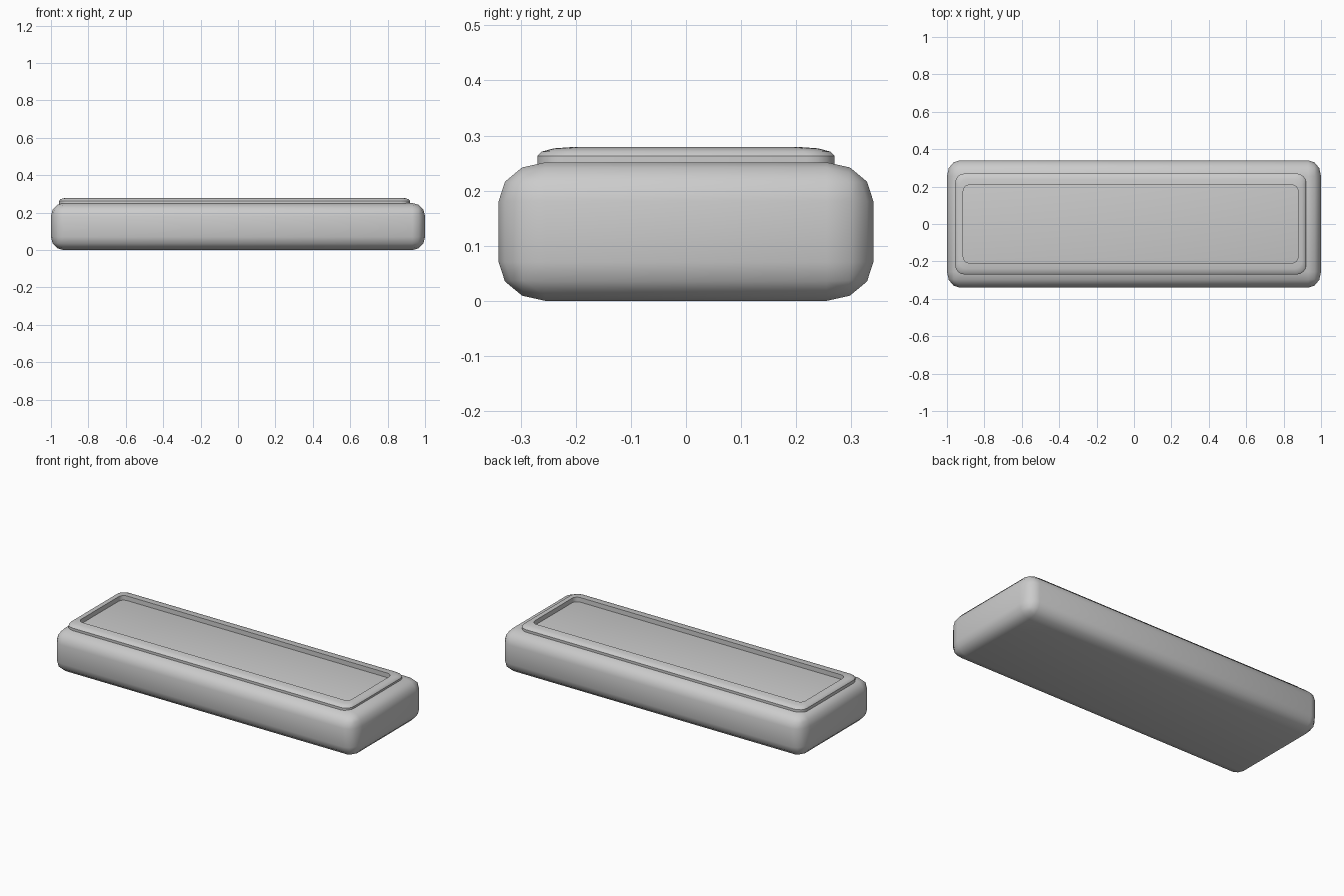
import bpy, bmesh, math
from mathutils import Matrix

if "Cube" in bpy.data.objects:
    bpy.data.objects.remove(bpy.data.objects["Cube"])


def finish(name, bm, angle):
    bmesh.ops.recalc_face_normals(bm, faces=bm.faces[:])
    mesh = bpy.data.meshes.new(name)
    bm.to_mesh(mesh)
    bm.free()
    obj = bpy.data.objects.new(name, mesh)
    bpy.context.collection.objects.link(obj)
    bpy.ops.object.select_all(action='DESELECT')
    obj.select_set(True)
    bpy.context.view_layer.objects.active = obj
    bpy.ops.object.shade_smooth_by_angle(angle=math.radians(angle))
    return obj


def rounded_loop(bm, cx, hx, hy, r, z, seg=4):
    """Ring of vertices around a rounded rectangle."""
    ring = []
    for k, (sx, sy) in enumerate([(1, 1), (-1, 1), (-1, -1), (1, -1)]):
        for i in range(seg + 1):
            a = math.radians(90 * (k + i / seg))
            ring.append(bm.verts.new((cx + sx * (hx - r) + r * math.cos(a),
                                      sy * (hy - r) + r * math.sin(a), z)))
    return ring


# Body: box with rounded edges, bevelled before a slight uneven scale
SIZE = (2.0, 0.68, 0.2515)
SCALE = (0.85, 1.06, 0.88)
bm = bmesh.new()
bmesh.ops.create_cube(bm, size=1)
bmesh.ops.transform(bm, verts=bm.verts[:],
                    matrix=Matrix.Diagonal([s / k for s, k in zip(SIZE, SCALE)] + [1]))
bmesh.ops.bevel(bm, geom=bm.edges[:], offset=0.08, segments=3, profile=0.5,
                affect='EDGES', clamp_overlap=True)
bmesh.ops.transform(bm, verts=bm.verts[:], matrix=Matrix.Diagonal(SCALE + (1,)))
bmesh.ops.translate(bm, verts=bm.verts[:], vec=(0, 0, SIZE[2] / 2))
finish("body", bm, 50)

# Raised rim: outer wall, quarter-round top, straight inner wall
profile = [(0, 0.245), (0, 0.263)]
for deg in (30, 60, 90):
    a = math.radians(deg)
    profile.append((1 - math.cos(a), 0.263 + 0.016 * math.sin(a)))
profile.append((1, 0.245))
bm = bmesh.new()
rings = [rounded_loop(bm, -0.018, 0.938 - 0.043 * t, 0.27 - 0.0615 * t,
                      0.05 - 0.018 * t, z) for t, z in profile]
for a, b in zip(rings, rings[1:] + rings[:1]):
    for i in range(len(a)):
        j = (i + 1) % len(a)
        bm.faces.new((a[i], a[j], b[j], b[i]))
finish("top_rim", bm, 35)
